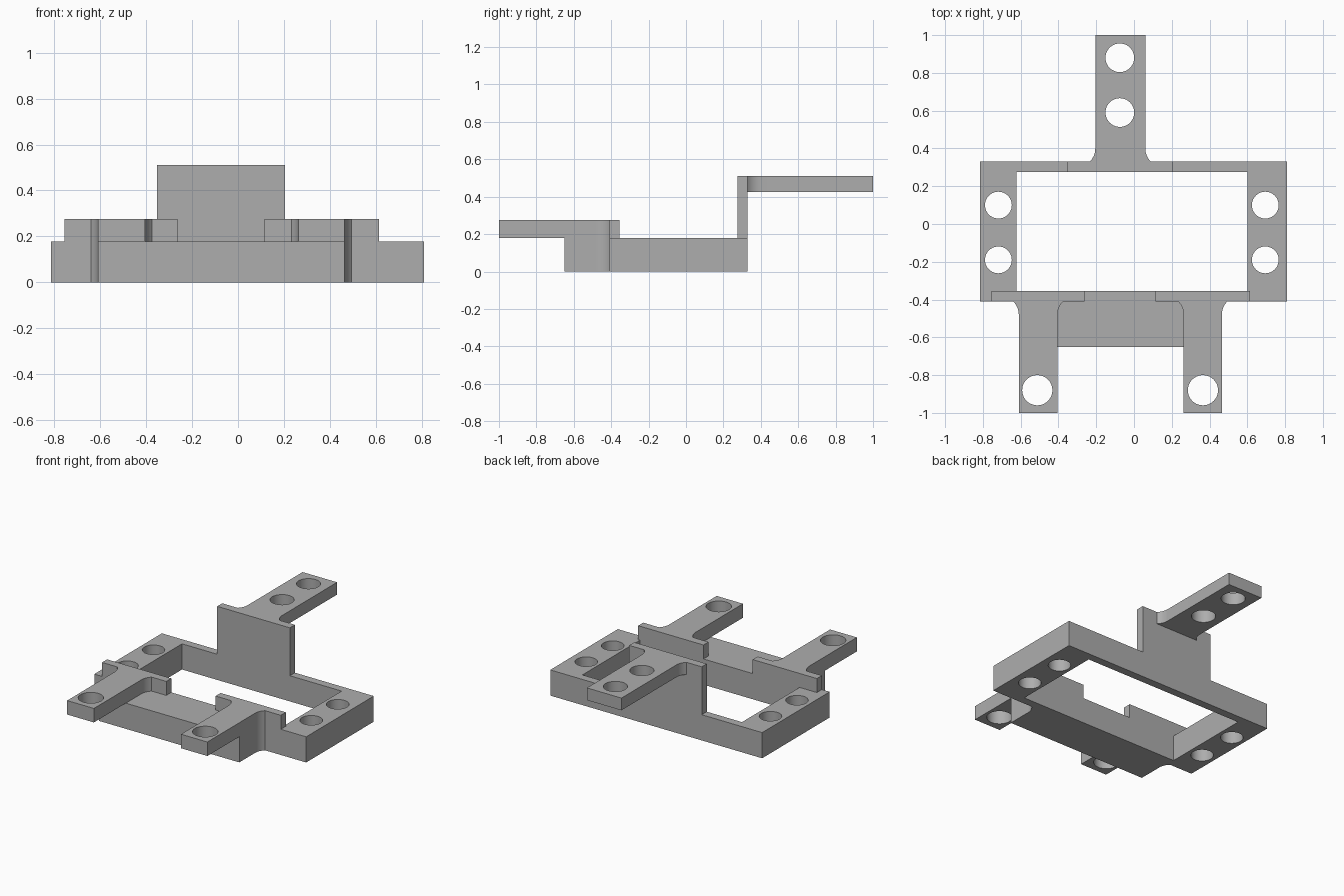
import bpy, bmesh, math

cube = bpy.data.objects.get("Cube")
if cube:
    bpy.data.objects.remove(cube, do_unlink=True)

grey = bpy.data.materials.new("plain grey")
grey.use_nodes = True
grey.diffuse_color = (0.42, 0.42, 0.42, 1)
grey.node_tree.nodes["Principled BSDF"].inputs["Base Color"].default_value = grey.diffuse_color

FRAME_TOP, TAB_TOP, ARM_BOTTOM, ARM_TOP = 0.178, 0.275, 0.425, 0.51
FRONT, BACK, WALL = -0.41, 0.33, 0.055
FILLET, SWEEP = 0.097, math.radians(46)
FILLET_LENGTH = FILLET * math.sin(SWEEP)


def rect(x0, x1, y0, y1):
    return [(x0, y0), (x1, y0), (x1, y1), (x0, y1)]


def circle(x, y, r, n=40):
    return [(x + r * math.cos(math.tau * i / n), y + r * math.sin(math.tau * i / n))
            for i in range(n)]


def fillet(x, root, side, toward, n=8):
    """Concave arc leaving an arm's edge at x and ending on the line y = root."""
    start = root - toward * FILLET_LENGTH
    return [(x + side * FILLET * (1 - math.cos(SWEEP * i / n)),
             start + toward * FILLET * math.sin(SWEEP * i / n)) for i in range(n + 1)]


def arm_edge(x0, x1, tip, root):
    """Arm outline from its root on the x0 side, round the tip, back to the root."""
    toward = 1 if root > tip else -1
    return (fillet(x0, root, -1, toward)[::-1] + [(x0, tip), (x1, tip)]
            + fillet(x1, root, 1, toward))


def plate(name, z0, z1, outline, holes=()):
    """Extrude a flat outline with holes into a solid."""
    bm = bmesh.new()
    for loop in [outline, *holes]:
        verts = [bm.verts.new((x, y, z0)) for x, y in loop]
        for a, b in zip(verts, verts[1:] + verts[:1]):
            bm.edges.new((a, b))
    bmesh.ops.triangle_fill(bm, edges=bm.edges[:], use_beauty=True, normal=(0, 0, 1))
    top = bmesh.ops.extrude_face_region(bm, geom=bm.faces[:], use_keep_orig=True)["geom"]
    for v in top:
        if isinstance(v, bmesh.types.BMVert):
            v.co.z = z1
    bmesh.ops.recalc_face_normals(bm, faces=bm.faces[:])
    mesh = bpy.data.meshes.new(name)
    bm.to_mesh(mesh)
    bm.free()
    mesh.materials.append(grey)
    mesh.shade_smooth()
    mesh.set_sharp_from_angle(angle=math.radians(30))
    obj = bpy.data.objects.new(name, mesh)
    bpy.context.scene.collection.objects.link(obj)
    return obj


# Base frame with its front ledge, central opening and side screw holes
base = ([(-0.815, BACK), (-0.815, FRONT)] + arm_edge(-0.61, 0.465, -0.65, FRONT)
        + [(0.81, FRONT), (0.81, BACK)])
side_holes = [circle(x, y, 0.071) for x in (-0.718, 0.695) for y in (0.1, -0.19)]
opening = rect(-0.622, 0.602, FRONT + WALL, BACK - WALL)
plate("base_frame", 0, FRAME_TOP, base, [opening] + side_holes)

# Front mounting arms with their wide tabs
for name, x0, x1, t0, t1, hx in (("front_right_arm", -0.61, -0.405, -0.755, -0.263, -0.512),
                                 ("front_left_arm", 0.263, 0.465, 0.115, 0.615, 0.365)):
    inner = FRONT + WALL
    outline = ([(t0, inner), (t0, FRONT)] + arm_edge(x0, x1, -1, FRONT)
               + [(t1, FRONT), (t1, inner)])
    plate(name, FRAME_TOP, TAB_TOP, outline, [circle(hx, -0.88, 0.08)])

# Tall back wall and the raised back arm
plate("back_wall", FRAME_TOP, ARM_TOP, rect(-0.352, 0.205, BACK - WALL, BACK))
plate("back_arm", ARM_BOTTOM, ARM_TOP, arm_edge(-0.205, 0.06, 1, BACK),
      [circle(-0.075, y, 0.076) for y in (0.88, 0.59)])
